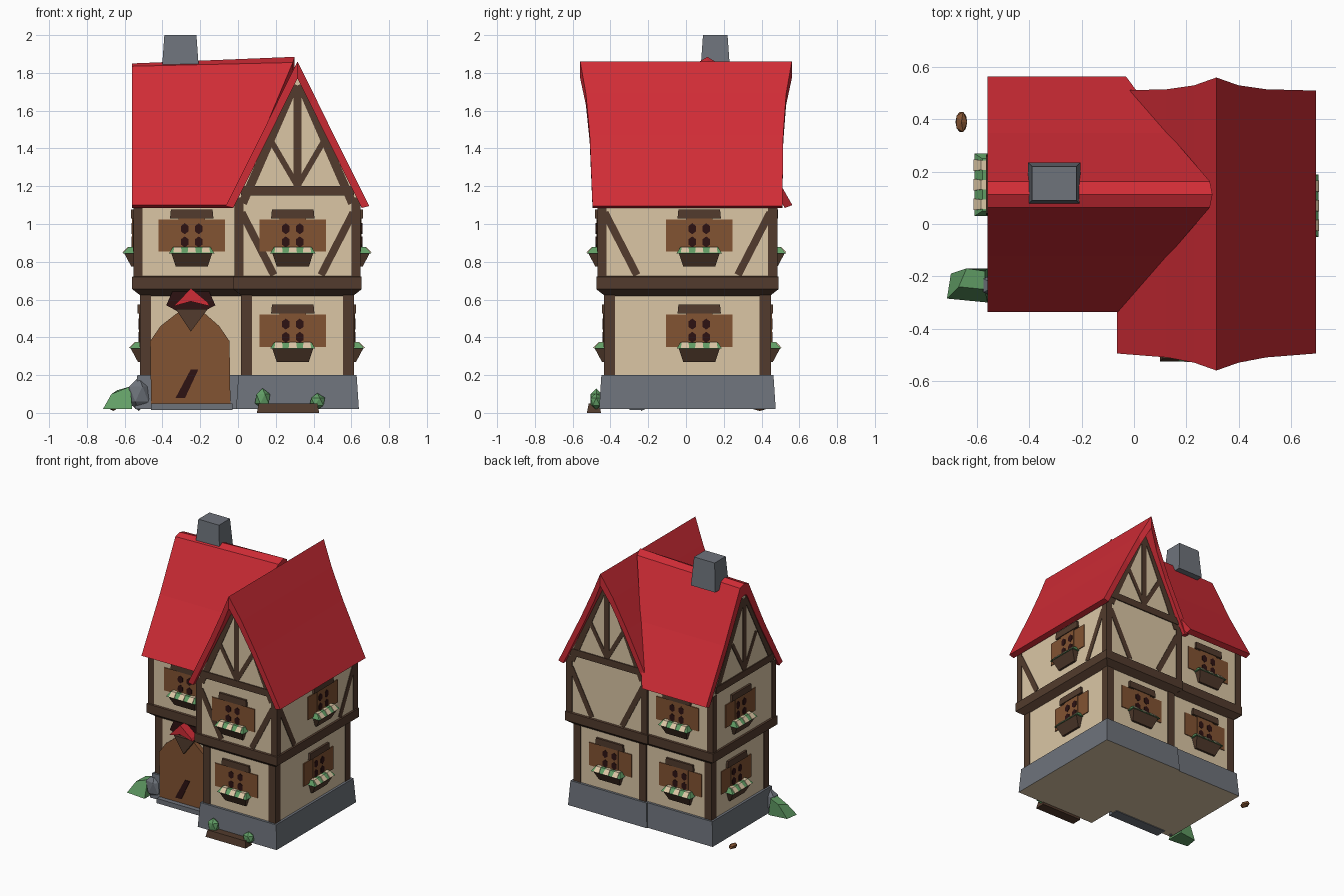
import bpy, bmesh, math
from mathutils import Vector, Matrix

if "Cube" in bpy.data.objects:
    bpy.data.objects.remove(bpy.data.objects["Cube"])

def lin(c):
    c /= 255
    return c / 12.92 if c < 0.04045 else ((c + 0.055) / 1.055) ** 2.4

MATS = []
for name, rgb in [("roof_red", (208, 44, 54)), ("plaster", (219, 198, 165)), ("dark_timber", (82, 59, 45)),
                  ("brown_wood", (130, 83, 50)), ("grey_stone", (110, 115, 123)),
                  ("dark_glass", (45, 18, 18)), ("leaf_green", (97, 157, 101))]:
    m = bpy.data.materials.new(name)
    m.diffuse_color = (*[lin(c) for c in rgb], 1)
    m.use_nodes = True
    m.node_tree.nodes["Principled BSDF"].inputs["Base Color"].default_value = m.diffuse_color
    MATS.append(m)
RED, PLASTER, TIMBER, WOOD, STONE, GLASS, GREEN = range(7)

def finish(bm, name):
    bmesh.ops.recalc_face_normals(bm, faces=bm.faces)
    me = bpy.data.meshes.new(name)
    for m in MATS:
        me.materials.append(m)
    bm.to_mesh(me)
    bm.free()
    ob = bpy.data.objects.new(name, me)
    bpy.context.collection.objects.link(ob)
    return ob

def loft(bm, a, b, mat, caps=True):
    """Solid between two point loops of the same length."""
    va, vb = [bm.verts.new(p) for p in a], [bm.verts.new(p) for p in b]
    n = len(a)
    fs = [bm.faces.new((va[i], va[(i + 1) % n], vb[(i + 1) % n], vb[i])) for i in range(n)]
    if caps:
        fs += [bm.faces.new(va), bm.faces.new(vb)]
    for f in fs:
        f.material_index = mat
    return va, vb

def rect(r, e, z):
    x0, x1, y0, y1 = r
    return [(x0 - e, y0 - e, z), (x1 + e, y0 - e, z), (x1 + e, y1 + e, z), (x0 - e, y1 + e, z)]

def box(bm, r, z0, z1, mat, taper=0.0):
    return loft(bm, rect(r, 0, z0), rect(r, -taper, z1), mat)

# ground-floor footprints: x0, x1, y0, y1
RIGHT = (0.02, 0.61, -0.43, 0.445)
LEFT = (-0.515, 0.10, -0.23, 0.435)
JETTY = 0.035

def on_wall(r, side, e, u, z, d):
    """Point on a wall side, pushed out by d."""
    x0, x1, y0, y1 = r
    d += e
    return {"front": (u, y0 - d, z), "back": (u, y1 + d, z),
            "right": (x1 + d, u, z), "left": (x0 - d, u, z)}[side]

def plate(bm, wall, pts, mat, d1, d0=-0.01):
    loft(bm, [on_wall(*wall, u, z, d0) for u, z in pts],
         [on_wall(*wall, u, z, d1) for u, z in pts], mat)

def wrect(bm, wall, u0, u1, z0, z1, mat, d1, d0=-0.01):
    plate(bm, wall, [(u0, z0), (u1, z0), (u1, z1), (u0, z1)], mat, d1, d0)

def strip(bm, wall, p, q, w=0.04, d=0.004):
    p, q = Vector(p), Vector(q)
    t = (q - p).normalized() * w / 2
    n = Vector((-t.y, t.x))
    plate(bm, wall, [p - n, q - n, q + n, p + n], TIMBER, d)

# Walls: stone base, plaster floors, flared timber jetty, gable top
def walls(name, r, along_x, top, apex):
    bm = bmesh.new()
    rings = [(0.02, 0.03, STONE), (0.2, 0.018, STONE), (0.2, 0, PLASTER), (0.62, 0, TIMBER),
             (0.655, 0.045, TIMBER), (0.72, 0.045, TIMBER), (0.725, JETTY, PLASTER), (top, JETTY, None)]
    for (z0, e0, m), (z1, e1, _) in zip(rings, rings[1:]):
        lo, hi = loft(bm, rect(r, e0, z0), rect(r, e1, z1), m, False)
        if z0 == 0.02:
            bm.faces.new(lo).material_index = PLASTER
    a, b, c, d = hi
    if along_x:
        a, b, c, d = b, c, d, a
    k = [bm.verts.new((*((p.co + q.co) / 2).xy, apex)) for p, q in ((a, b), (c, d))]
    for f in ((a, b, k[0]), (c, d, k[1]), (b, c, k[1], k[0]), (d, a, k[0], k[1])):
        bm.faces.new(f).material_index = PLASTER
    bmesh.ops.remove_doubles(bm, verts=bm.verts, dist=0.0005)
    finish(bm, name)

walls("right_wing_walls", RIGHT, False, 1.11, 1.78)
walls("left_wing_walls", LEFT, True, 1.16, 1.77)

# Painted timber framing
def framing(name, r, side, u0, u1, ends=(1, 1), braces=False, gable=None):
    bm = bmesh.new()
    g, up = (r, side, 0), (r, side, JETTY)
    for on, u, s in ((ends[0], u0, 1), (ends[1], u1, -1)):
        if not on:
            continue
        for wall, e, z0, z1, w in ((g, 0, 0.2, 0.64, 0.055), (up, JETTY, 0.72, 1.14, 0.045)):
            a, b = sorted((u - s * (e + 0.004), u + s * (w - e)))
            wrect(bm, wall, a, b, z0, z1, TIMBER, 0.004)
        if braces:
            strip(bm, up, (u, 1.06), (u + s * 0.17, 0.73))
    if gable:
        c, h, base, apex = gable
        wrect(bm, up, c - h, c + h, 1.15, 1.2, TIMBER, 0.008)
        strip(bm, up, (c, 1.18), (c, apex - 0.04))
        for s in (-1, 1):
            strip(bm, up, (c, 1.2), (c + s * 0.14, 1.44), 0.03)
            strip(bm, up, (c + s * (h - 0.01), base), (c + s * 0.015, apex - 0.03), 0.045)
    finish(bm, name)

gr, gl = (0.315, 0.30, 1.11, 1.77), (0.10, 0.34, 1.15, 1.77)
framing("front_gable_timber", RIGHT, "front", 0.02, 0.61, braces=True, gable=gr)
framing("back_gable_timber", RIGHT, "back", 0.02, 0.61, braces=True, gable=gr)
framing("right_side_timber", RIGHT, "right", -0.43, 0.445, braces=True)
framing("inner_side_timber", RIGHT, "left", -0.43, -0.2, (1, 0))
framing("left_gable_timber", LEFT, "left", -0.23, 0.435, gable=gl)
framing("left_front_timber", LEFT, "front", -0.515, 0, (1, 0))
framing("left_back_timber", LEFT, "back", -0.515, 0, (1, 0))

# Roofs: rows of (half width, z, inner half width, inner z, start, end, rise at the end)
def roof(name, c, along_x, rows):
    bm = bmesh.new()
    full = [(1, *q) for q in rows] + [(-1, *q) for q in rows[-2::-1]]
    def put(d, z, t):
        return bm.verts.new((t, c + d, z) if along_x else (c + d, t, z))
    grid = [[put(s * d, z, t0), put(s * d, z + up, t1), put(s * di, zi, t1), put(s * di, zi, t0)]
            for s, d, z, di, zi, t0, t1, up in full]
    for p, q in zip(grid, grid[1:]):
        for i in range(4):
            bm.faces.new((p[i], p[(i + 1) % 4], q[(i + 1) % 4], q[i]))
    bm.faces.new(grid[0])
    bm.faces.new(grid[-1])
    finish(bm, name)

roof("right_wing_roof", 0.315, False, [(0.38, 1.095, 0.34, 1.085, -0.495, 0.51, 0),
     (0.19, 1.475, 0.165, 1.437, -0.51, 0.515, 0), (0.085, 1.69, 0.07, 1.63, -0.53, 0.53, 0),
     (0, 1.86, 0, 1.77, -0.56, 0.56, 0)])
roof("left_wing_roof", 0.113, True, [(0.45, 1.1, 0.41, 1.085, -0.56, -0.03, 0),
     (0.235, 1.475, 0.2, 1.44, -0.56, 0.13, 0), (0.05, 1.835, 0.03, 1.755, -0.56, 0.29, 0.02),
     (0, 1.85, 0, 1.765, -0.56, 0.3, 0.035)])

# Chimney
bm = bmesh.new()
box(bm, (-0.405, -0.205, 0.075, 0.235), 1.79, 2.0, STONE, 0.015)
finish(bm, "chimney")

# Windows with painted shutters and lintel, and a flower box
def window(name, r, side, u, upper):
    bm = bmesh.new()
    w = (r, side, JETTY if upper else 0)
    z = 0.94 if upper else 0.435
    for s in (-1, 1):
        a, b = sorted((u + s * 0.06, u + s * 0.175))
        wrect(bm, w, a, b, z - 0.085, z + 0.085, WOOD, 0.006)
    wrect(bm, w, u - 0.07, u + 0.07, z - 0.09, z + 0.095, WOOD, 0.01)
    for du in (-0.037, 0.037):
        for dz in (-0.035, 0.035):
            ring = [(u + du + 0.023 * math.cos(k * math.pi / 3 + 0.52),
                     z + dz + 0.029 * math.sin(k * math.pi / 3 + 0.52)) for k in range(6)]
            plate(bm, w, ring, GLASS, 0.013, 0.006)
    plate(bm, w, [(u - 0.115, z + 0.09), (u + 0.115, z + 0.09), (u + 0.11, z + 0.138),
                  (u - 0.11, z + 0.138)], TIMBER, 0.016)
    # flower box, wider and deeper at the top
    def shelf(h, z, d):
        return [on_wall(*w, u + a, z, b) for a, b in ((-h, -0.01), (h, -0.01), (h, d), (-h, d))]
    loft(bm, shelf(0.085, z - 0.165, 0.015), shelf(0.11, z - 0.09, 0.055), TIMBER)
    loft(bm, shelf(0.12, z - 0.095, 0.06), shelf(0.1, z - 0.063, 0.03), GREEN)
    for a in (-0.075, 0, 0.075):
        loft(bm, [on_wall(*w, u + a + i, z - 0.092, d) for i, d in ((-.022, 0), (.022, 0), (.022, .063), (-.022, .063))],
             [on_wall(*w, u + a + i, z - 0.061, d) for i, d in ((-.018, 0), (.018, 0), (.018, .034), (-.018, .034))],
             PLASTER)
    finish(bm, name)

for i, (r, side, u, floors) in enumerate([(RIGHT, "front", 0.29, (0, 1)), (RIGHT, "right", 0.07, (0, 1)),
        (RIGHT, "back", 0.31, (0,)), (LEFT, "front", -0.245, (1,)),
        (LEFT, "back", -0.26, (0, 1)), (LEFT, "left", 0.15, (0, 1))]):
    for f in floors:
        window(f"window_{side}_{i}_{'upper' if f else 'lower'}", r, side, u, f)

# Arched door with step, plank and little gabled canopy
bm = bmesh.new()
w = (LEFT, "front", 0)
plate(bm, w, [(-0.46, 0.05), (-0.04, 0.05), (-0.045, 0.38), (-0.1, 0.46), (-0.18, 0.53),
              (-0.32, 0.53), (-0.41, 0.46), (-0.465, 0.38)], WOOD, 0.035)
plate(bm, w, [(-0.33, 0.08), (-0.28, 0.08), (-0.21, 0.23), (-0.25, 0.23)], GLASS, 0.039, 0.032)
wrect(bm, w, -0.46, -0.03, 0.015, 0.05, STONE, 0.07)
finish(bm, "door")
bm = bmesh.new()
plate(bm, w, [(-0.38, 0.57), (-0.25, 0.5), (-0.12, 0.57), (-0.16, 0.66), (-0.34, 0.66)], GLASS, 0.03)
plate(bm, w, [(-0.25, 0.43), (-0.16, 0.55), (-0.33, 0.55)], TIMBER, 0.055)
plate(bm, w, [(-0.34, 0.565), (-0.25, 0.59), (-0.15, 0.565), (-0.16, 0.585), (-0.25, 0.66), (-0.32, 0.585)],
      RED, 0.095)
finish(bm, "door_canopy")

# Plants, rocks and flower bed around the base
def blob(name, loc, size, mat):
    bm = bmesh.new()
    bmesh.ops.create_icosphere(bm, subdivisions=1, radius=1,
                               matrix=Matrix.Translation(loc) @ Matrix.Diagonal((*size, 1)))
    for f in bm.faces:
        f.material_index = mat
    finish(bm, name)

bm = bmesh.new()
loft(bm, [(-0.715, -0.285, 0.02), (-0.56, -0.3, 0.02), (-0.56, -0.17, 0.02), (-0.7, -0.19, 0.02)],
     [(-0.67, -0.24, 0.1), (-0.57, -0.25, 0.14), (-0.57, -0.18, 0.14), (-0.64, -0.17, 0.12)], GREEN)
finish(bm, "corner_bush")
blob("corner_rock", (-0.525, -0.235, 0.1), (0.07, 0.05, 0.09), STONE)
blob("bed_plant_left", (0.13, -0.475, 0.075), (0.045, 0.035, 0.055), GREEN)
blob("bed_plant_right", (0.42, -0.475, 0.06), (0.045, 0.035, 0.045), GREEN)
blob("back_sprout", (-0.66, 0.39, 0.03), (0.025, 0.045, 0.02), WOOD)
bm = bmesh.new()
box(bm, (0.1, 0.43, -0.525, -0.45), 0.0, 0.05, TIMBER, 0.01)
finish(bm, "flower_bed")
